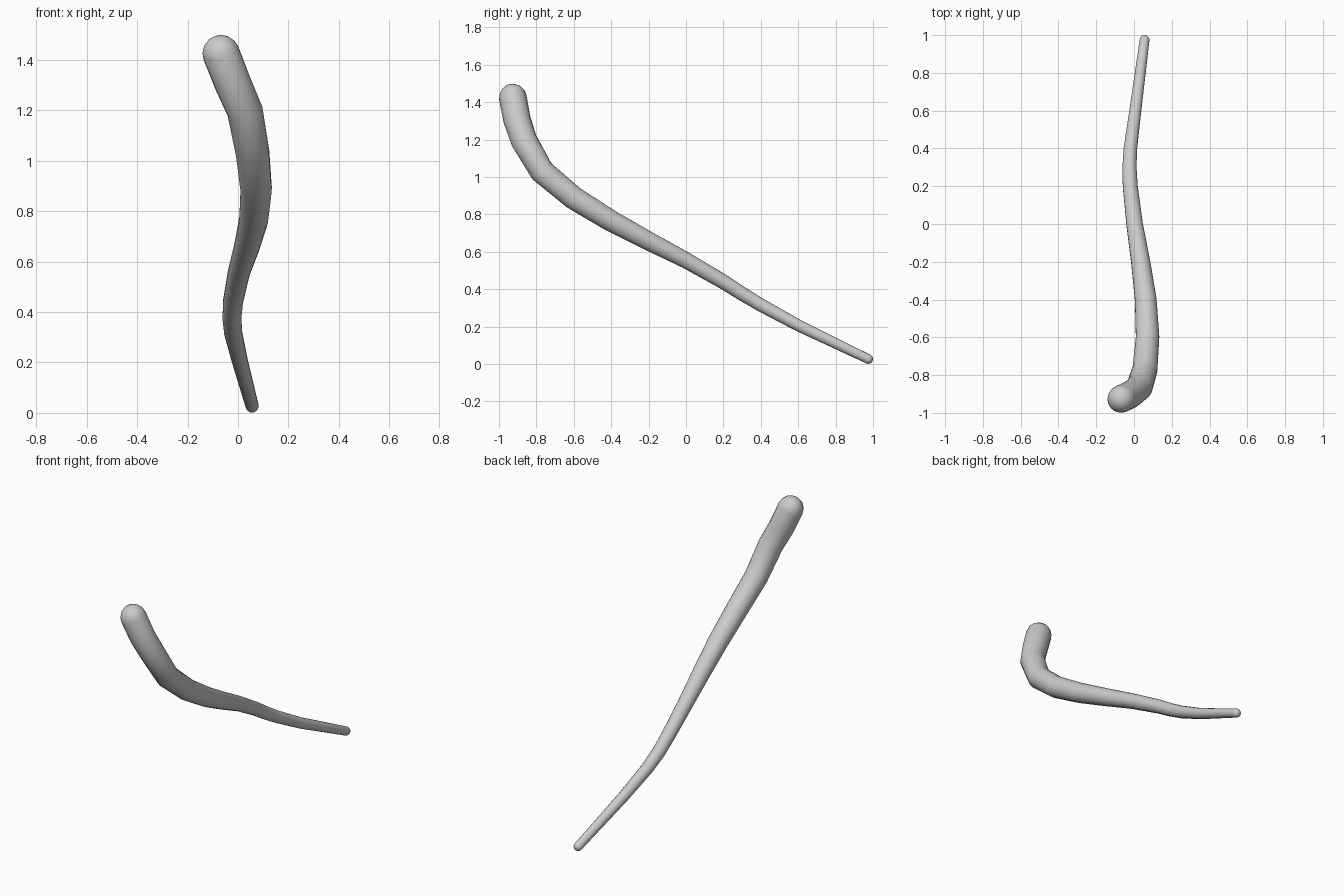
import bpy, bmesh, math
from mathutils import Vector

if "Cube" in bpy.data.objects:
    bpy.data.objects.remove(bpy.data.objects["Cube"])

# Centre line and radius, from thick upper end to thin lower end: x, y, z, r
PATH = [
    (-0.067, -0.926, 1.425, 0.074),
    (-0.020, -0.903, 1.305, 0.073),
    (0.028, -0.866, 1.195, 0.071),
    (0.058, -0.770, 1.030, 0.067),
    (0.072, -0.600, 0.888, 0.063),
    (0.062, -0.400, 0.765, 0.058),
    (0.035, -0.200, 0.658, 0.051),
    (0.003, 0.000, 0.555, 0.044),
    (-0.020, 0.200, 0.440, 0.040),
    (-0.024, 0.300, 0.376, 0.038),
    (-0.019, 0.400, 0.316, 0.036),
    (0.007, 0.600, 0.207, 0.032),
    (0.056, 0.974, 0.027, 0.026),
]
SIDES = 16
CAP = 4  # rings in each rounded end

pts = [Vector(p[:3]) for p in PATH]
rad = [p[3] for p in PATH]
n = len(pts)
tans = [(pts[min(i + 1, n - 1)] - pts[max(i - 1, 0)]).normalized() for i in range(n)]


def cap_stations(i, sign):
    """Shrinking rings that round off an end."""
    out = []
    for k in range(1, CAP):
        a = k / CAP * math.pi / 2
        out.append((pts[i] + tans[i] * sign * rad[i] * math.sin(a), tans[i], rad[i] * math.cos(a)))
    return out


stations = cap_stations(0, -1)[::-1]
stations += list(zip(pts, tans, rad))
stations += cap_stations(n - 1, 1)

# Sweep the round section along the path without twisting
bm = bmesh.new()
rings = []
u = Vector((1, 0, 0))
for c, t, r in stations:
    u = (u - t * u.dot(t)).normalized()
    v = t.cross(u)
    rings.append([bm.verts.new(c + (u * math.cos(a) + v * math.sin(a)) * r)
                  for a in (2 * math.pi * k / SIDES for k in range(SIDES))])
for a, b in zip(rings, rings[1:]):
    for k in range(SIDES):
        j = (k + 1) % SIDES
        bm.faces.new((a[k], a[j], b[j], b[k]))

# Close both rounded ends
for i, ring, sign in ((0, rings[0], -1), (n - 1, rings[-1], 1)):
    tip = bm.verts.new(pts[i] + tans[i] * sign * rad[i])
    for k in range(SIDES):
        bm.faces.new((ring[k], ring[(k + 1) % SIDES], tip))
bmesh.ops.recalc_face_normals(bm, faces=bm.faces)

mesh = bpy.data.meshes.new("curved_stick")
bm.to_mesh(mesh)
bm.free()
mesh.polygons.foreach_set("use_smooth", [True] * len(mesh.polygons))
obj = bpy.data.objects.new("curved_stick", mesh)
bpy.context.collection.objects.link(obj)
